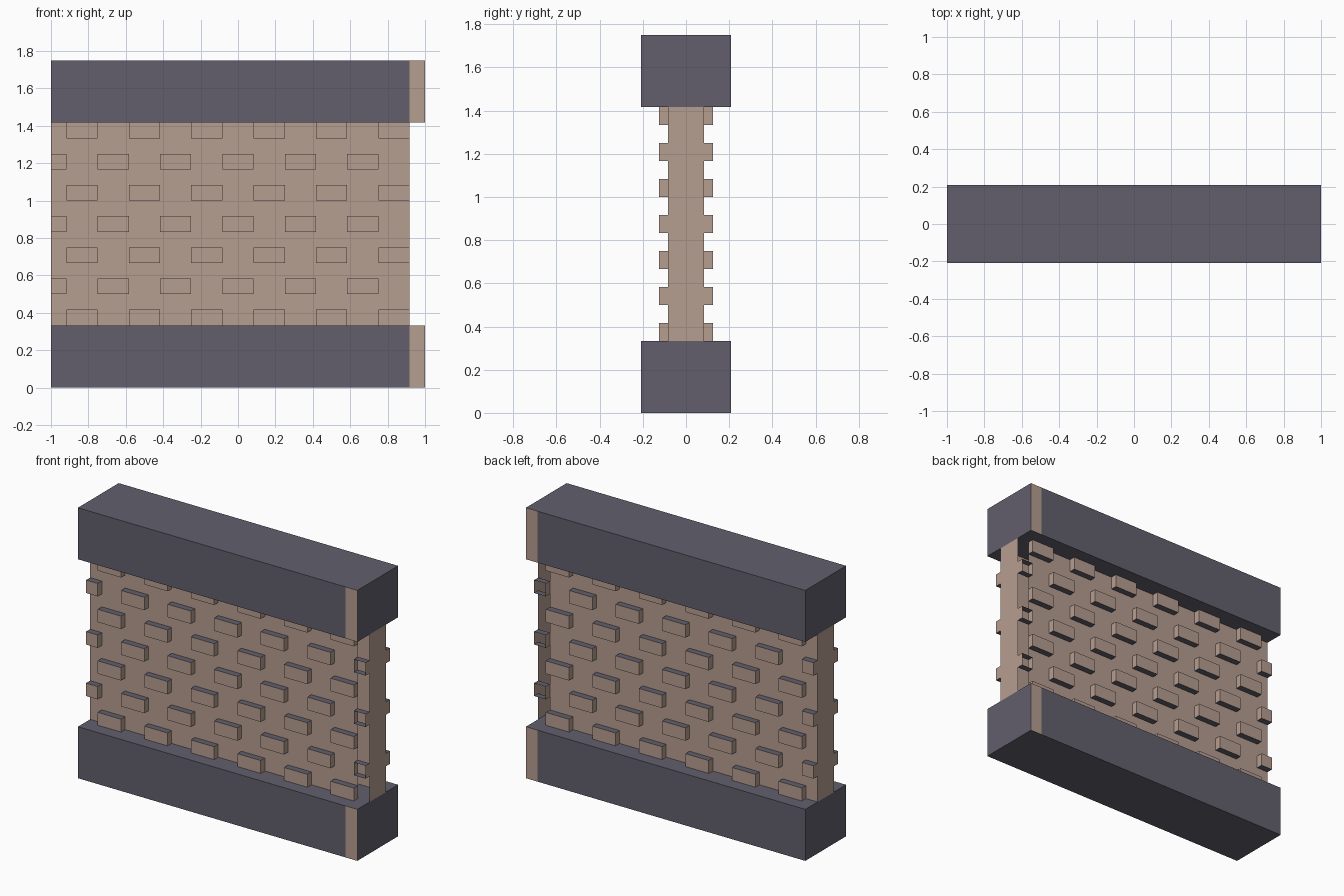
import bpy, bmesh
from mathutils import Vector

if "Cube" in bpy.data.objects:
    bpy.data.objects.remove(bpy.data.objects["Cube"])

U = 1 / 12  # grid unit of the model


def material(name, rgb):
    m = bpy.data.materials.new(name)
    m.diffuse_color = (*rgb, 1)
    m.use_nodes = True
    m.node_tree.nodes["Principled BSDF"].inputs["Base Color"].default_value = m.diffuse_color
    return m


CLAY = material("clay_beige", (0.468, 0.342, 0.279))
SLATE = material("slate_grey", (0.122, 0.114, 0.153))


def box(bm, lo, hi, skip=()):
    """Axis-aligned box in grid units; skip lists sides left open, e.g. '+x'."""
    verts = [bm.verts.new(Vector((x, y, z)) * U)
             for x in (lo[0], hi[0]) for y in (lo[1], hi[1]) for z in (lo[2], hi[2])]
    sides = {"-x": (0, 1, 3, 2), "+x": (4, 6, 7, 5), "-y": (0, 4, 5, 1),
             "+y": (2, 3, 7, 6), "-z": (0, 2, 6, 4), "+z": (1, 5, 7, 3)}
    for key, idx in sides.items():
        if key not in skip:
            bm.faces.new([verts[i] for i in idx])


def finish(bm, name, rule):
    """Make the object; rule(face) gives 0 for clay, 1 for slate."""
    bm.normal_update()
    for f in bm.faces:
        f.material_index = rule(f)
    me = bpy.data.meshes.new(name)
    bm.to_mesh(me)
    bm.free()
    me.materials.append(CLAY)
    me.materials.append(SLATE)
    ob = bpy.data.objects.new(name, me)
    bpy.context.collection.objects.link(ob)


# beams: slate, with a clay strip at the right end of the front and back faces
def beam_rule(f):
    return 0 if abs(f.normal.y) > 0.5 and f.calc_center_median().x > 11 * U else 1


for name, z in (("bottom_beam", 0), ("top_beam", 17)):
    bm = bmesh.new()
    box(bm, (-12, -2.5, z), (12, 2.5, z + 4))
    bmesh.ops.bisect_plane(bm, geom=bm.verts[:] + bm.edges[:] + bm.faces[:],
                           plane_co=(11 * U, 0, 0), plane_no=(1, 0, 0))
    finish(bm, name, beam_rule)

# wall: front and back stop one unit short, leaving a slot before the end plate
bm = bmesh.new()
box(bm, (-12, -1, 4), (11, 1, 17), skip=("+x", "+z", "-z"))
box(bm, (11, -1, 4), (12, 1, 17), skip=("-x", "-y", "+y", "+z", "-z"))
finish(bm, "wall_core", lambda f: 0)


# raised bricks: alternating rows, slate on top and underneath
def brick_rule(f):
    return 1 if abs(f.normal.z) > 0.5 else 0


for name, y0, y1, inner, outer in (("front_bricks", -1.5, -1, "+y", "-y"),
                                   ("back_bricks", 1, 1.5, "-y", "+y")):
    bm = bmesh.new()
    for row in range(7):
        z = 4 + 2 * row
        start = -11 if row % 2 == 0 else -13
        for x in range(start, 12, 4):
            x0, x1 = max(x, -12), min(x + 2, 12)
            # the half brick at the right end has an open face
            skip = (inner, outer) if x0 >= 11 else (inner,)
            box(bm, (x0, y0, z), (x1, y1, z + 1), skip)
    finish(bm, name, brick_rule)
